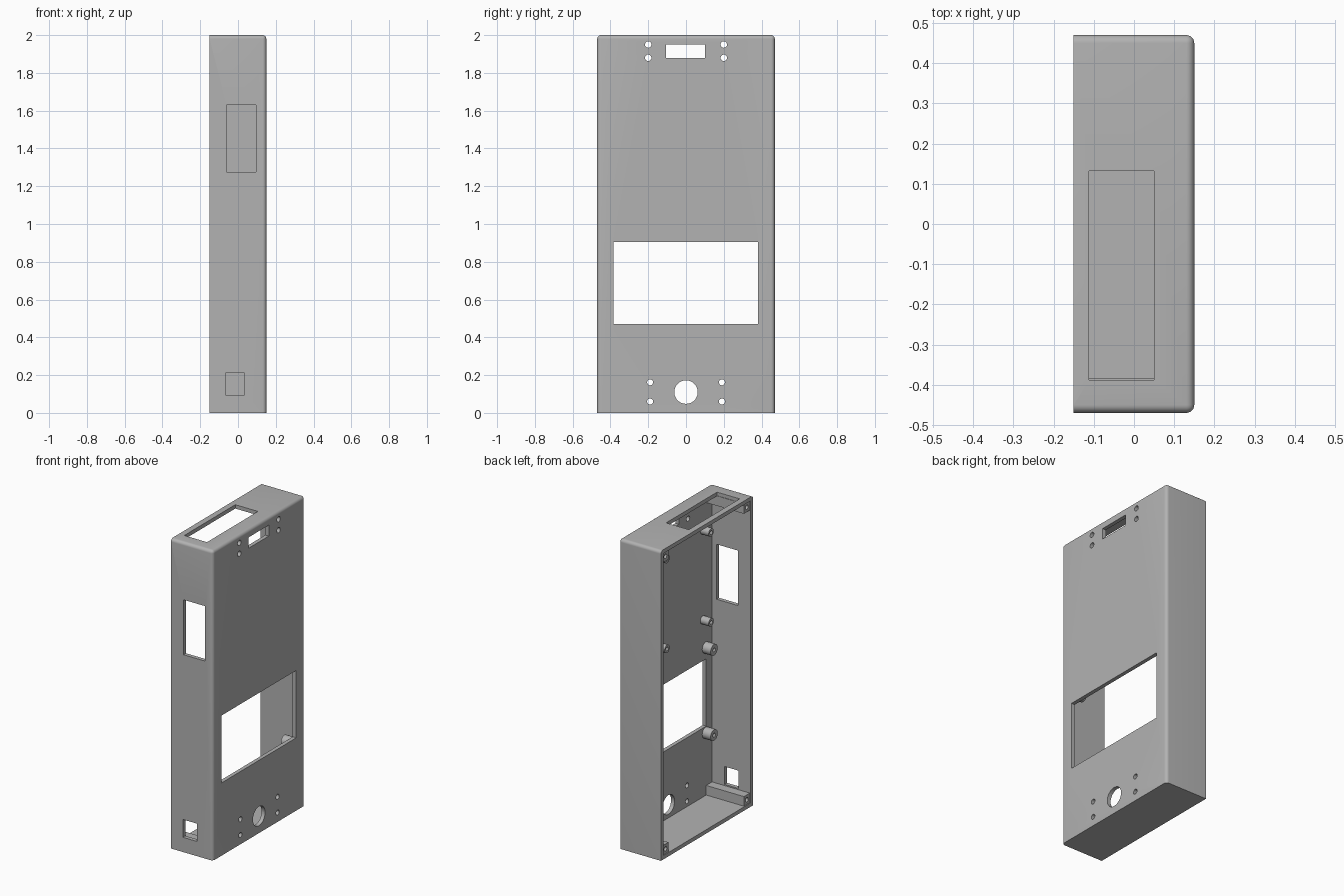
import bpy, bmesh, math
from mathutils import Matrix, Vector

cube = bpy.data.objects.get("Cube")
if cube:
    bpy.data.objects.remove(cube, do_unlink=True)

grey = bpy.data.materials.new("plain_grey")
grey.use_nodes = True
COLOR = (0.45, 0.45, 0.45, 1)
grey.diffuse_color = COLOR
grey.node_tree.nodes["Principled BSDF"].inputs["Base Color"].default_value = COLOR

X, Y, H = 0.15, 0.47, 2.0     # half depth, half width, height
T = 0.025                     # wall thickness
INNER = X - T


def add_box(bm, lo, hi):
    lo, hi = Vector(lo), Vector(hi)
    m = Matrix.Translation((lo + hi) / 2) @ Matrix.Diagonal((*(hi - lo), 1))
    return bmesh.ops.create_cube(bm, size=1, matrix=m)["verts"]


def add_rod(bm, x0, x1, y, z, r, segments=32):
    """Cylinder along the x axis."""
    m = Matrix.Translation(((x0 + x1) / 2, y, z)) @ Matrix.Rotation(math.pi / 2, 4, "Y")
    bmesh.ops.create_cone(bm, cap_ends=True, segments=segments, radius1=r,
                          radius2=r, depth=abs(x1 - x0), matrix=m)


def finish(bm, name):
    bmesh.ops.recalc_face_normals(bm, faces=bm.faces)
    mesh = bpy.data.meshes.new(name)
    bm.to_mesh(mesh)
    bm.free()
    mesh.materials.append(grey)
    ob = bpy.data.objects.new(name, mesh)
    bpy.context.collection.objects.link(ob)
    return ob


def select(ob):
    bpy.ops.object.select_all(action="DESELECT")
    ob.select_set(True)
    bpy.context.view_layer.objects.active = ob


def carve(ob, bm):
    """Subtract the shapes in bm from ob, then smooth the round faces."""
    cutter = finish(bm, "cutter")
    cutter.hide_render = True
    mod = ob.modifiers.new("cut", "BOOLEAN")
    mod.object, mod.operation, mod.solver = cutter, "DIFFERENCE", "EXACT"
    select(ob)
    bpy.ops.object.modifier_apply(modifier=mod.name)
    bpy.data.objects.remove(cutter, do_unlink=True)
    bpy.ops.object.shade_smooth_by_angle(angle=math.radians(35))


# Outer shell: rounded at the face plate and the top, sharp at the open side and base
bm = bmesh.new()
add_box(bm, (-X, -Y, 0), (X, Y, H))


def rounded(e):
    a, b = (v.co for v in e.verts)
    mid = (a + b) / 2
    on_face, on_top, on_side = mid.x > X - 0.01, mid.z > H - 0.01, abs(mid.y) > Y - 0.01
    return on_face + on_top + on_side == 2 and not (mid.z < 0.01 or mid.x < -X + 0.01)


bmesh.ops.bevel(bm, geom=[e for e in bm.edges if rounded(e)], offset=0.02,
                segments=6, profile=0.5, affect="EDGES")
shell = finish(bm, "shell")

# Hollow interior, open at the -x side
bm = bmesh.new()
add_box(bm, (-X - 0.1, T - Y, T), (INNER, Y - T, H - T))
carve(shell, bm)

# Openings through the walls
bm = bmesh.new()
P0, P1 = INNER - 0.03, X + 0.05
add_box(bm, (P0, -0.385, 0.47), (P1, 0.38, 0.905))            # display window
add_box(bm, (P0, -0.105, 1.88), (P1, 0.10, 1.95))             # sensor slot
add_rod(bm, P0, P1, 0, 0.11, 0.062, 48)                       # round opening
for side in (-1, 1):
    for z in (1.88, 1.95):
        add_rod(bm, P0, P1, side * 0.2, z, 0.017)
    for z in (0.06, 0.162):
        add_rod(bm, P0, P1, side * 0.19, z, 0.016)
add_box(bm, (-0.06, -Y - 0.05, 1.275), (0.095, -Y + 0.05, 1.63))   # side window
add_box(bm, (-0.065, -Y - 0.05, 0.095), (0.035, -Y + 0.05, 0.21))  # cable port
add_box(bm, (-0.112, -0.388, H - 0.05), (0.05, 0.132, H + 0.05))   # top window
carve(shell, bm)


# Hollow mounting posts on the inside of the face plate
def post(name, y, z, r, bore, length):
    tip = INNER - length
    body = bmesh.new()
    add_rod(body, tip, INNER + 0.002, y, z, r)
    ob = finish(body, name)
    hole = bmesh.new()
    add_rod(hole, tip - 0.02, INNER - 0.005, y, z, bore, 24)
    carve(ob, hole)


for z in (1.17, 1.75):
    for y in (-0.35, 0.10):
        post("board_post", y, z, 0.026, 0.012, 0.06)
for z in (0.43, 0.98):
    for y in (-0.38, 0.38):
        post("display_post", y, z, 0.036, 0.012, 0.06)

# Corner screw blocks running the depth of the case
B = 0.06
for side in (-1, 1):
    for z in (T, H - T - B):
        inner, outer = side * (Y - T - B), side * (Y - T + 0.002)
        body = bmesh.new()
        add_box(body, (-X + 0.006, min(inner, outer), z - 0.002),
                (INNER + 0.002, max(inner, outer), z + B + 0.002))
        block = finish(body, "screw_block")
        hole = bmesh.new()
        add_rod(hole, -X - 0.02, -X + 0.12, side * (Y - T - B / 2), z + B / 2, 0.014, 24)
        carve(block, hole)
